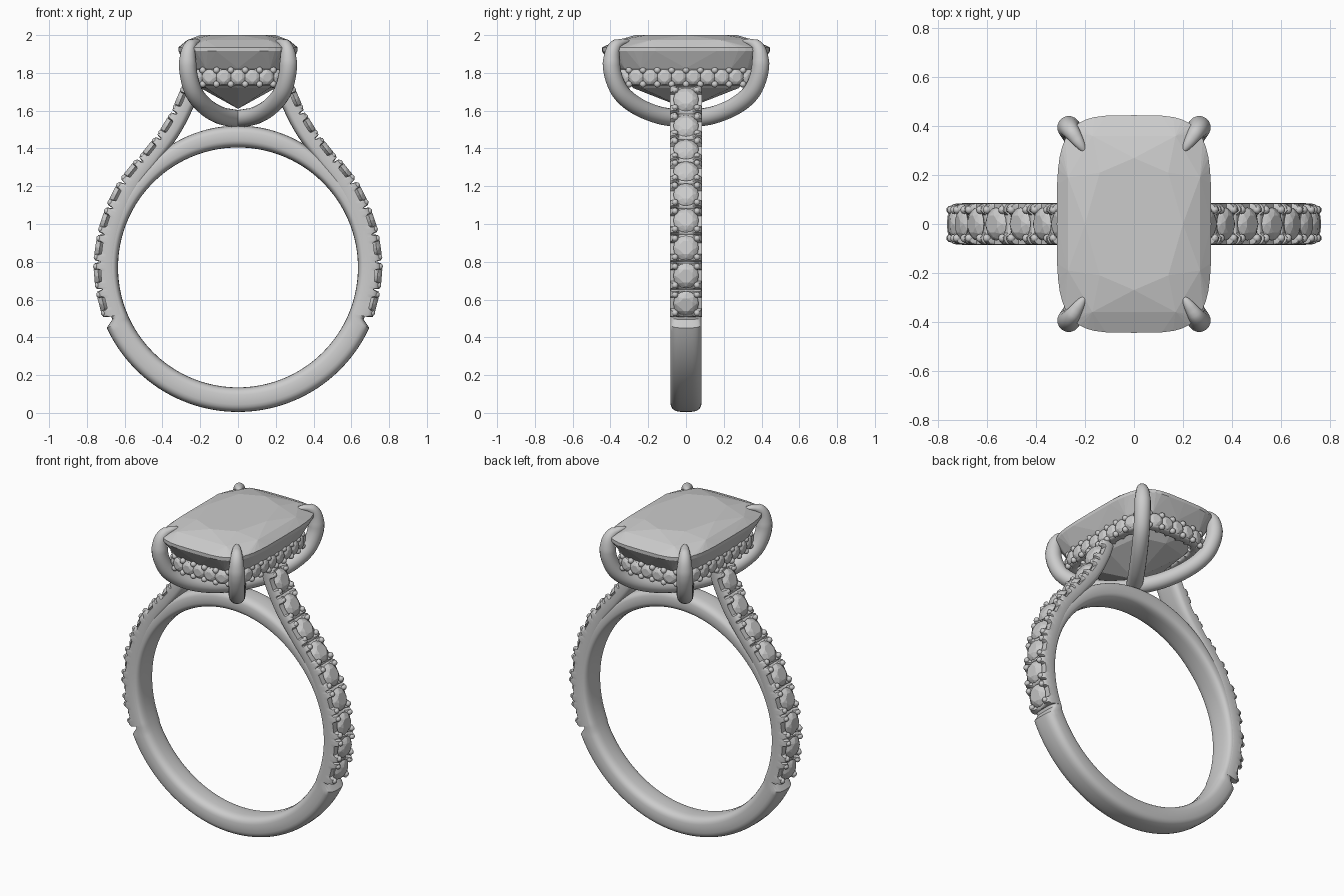
import bpy, bmesh, math
from mathutils import Vector, Matrix

cube = bpy.data.objects.get("Cube")
if cube:
    bpy.data.objects.remove(cube, do_unlink=True)

grey = bpy.data.materials.new("silver_grey")
grey.use_nodes = True
grey.diffuse_color = (0.6, 0.6, 0.6, 1)
grey.node_tree.nodes["Principled BSDF"].inputs["Base Color"].default_value = (0.6, 0.6, 0.6, 1)

UP = Vector((0, 0, 1))
CENTRE_Z, INNER_R = 0.77, 0.635


def finish(name, bm, smooth=None):
    """Turn a bmesh into an object, flat or smooth up to an angle."""
    bmesh.ops.recalc_face_normals(bm, faces=bm.faces)
    me = bpy.data.meshes.new(name)
    bm.to_mesh(me)
    bm.free()
    me.materials.append(grey)
    if smooth:
        me.shade_smooth()
        me.set_sharp_from_angle(angle=math.radians(smooth))
    ob = bpy.data.objects.new(name, me)
    bpy.context.scene.collection.objects.link(ob)
    return ob


def spow(v, e):
    return math.copysign(abs(v) ** e, v)


def superellipse(a, b, e, n):
    """Rounded rectangle outline with half sizes a and b."""
    angles = [2 * math.pi * i / n for i in range(n)]
    return [(a * spow(math.cos(t), 2 / e), b * spow(math.sin(t), 2 / e)) for t in angles]


def catmull(points, steps=20):
    p = [Vector(q) for q in points]
    p = [2 * p[0] - p[1]] + p + [2 * p[-1] - p[-2]]
    out = []
    for a, b, c, d in zip(p, p[1:], p[2:], p[3:]):
        for k in range(steps):
            t = k / steps
            out.append(0.5 * (2 * b + (c - a) * t + (2 * a - 5 * b + 4 * c - d) * t * t
                              + (3 * b - a - 3 * c + d) * t ** 3))
    return out + [p[-2]]


def resample(points, n, closed=False):
    """Spread n points evenly along a polyline."""
    pts = points + points[:1] if closed else points
    dist = [0]
    for a, b in zip(pts, pts[1:]):
        dist.append(dist[-1] + (b - a).length)
    out, j = [], 0
    for i in range(n):
        d = dist[-1] * i / (n if closed else n - 1)
        while j < len(pts) - 2 and dist[j + 1] < d:
            j += 1
        out.append(pts[j].lerp(pts[j + 1], (d - dist[j]) / max(dist[j + 1] - dist[j], 1e-9)))
    return out


def frames(path, side, closed=False):
    """Position, tangent and outward normal along a flat path."""
    n, out = len(path), []
    for i, p in enumerate(path):
        a = path[i - 1] if closed or i else p
        b = path[(i + 1) % n] if closed or i < n - 1 else p
        t = (b - a).normalized()
        out.append((p, t, t.cross(side).normalized()))
    return out


def sweep(bm, path, side, section, closed=False):
    """Sweep section(i, point) -> [(outward, sideways)] along the path."""
    rows = []
    for i, (p, t, nrm) in enumerate(frames(path, side, closed)):
        rows.append([bm.verts.new(p + nrm * o + side * s) for o, s in section(i, p)])
    m = len(rows[0])
    for a, b in zip(rows, rows[1:] + rows[:1] if closed else rows[1:]):
        for k in range(m):
            bm.faces.new((a[k], a[(k + 1) % m], b[(k + 1) % m], b[k]))
    if not closed:
        bm.faces.new(rows[0])
        bm.faces.new(rows[-1])


def gem_hull(bm, points):
    verts = [bm.verts.new(p) for p in points]
    bmesh.ops.convex_hull(bm, input=verts)


def small_gem(bm, pos, tangent, normal, r):
    """Round brilliant facing along the normal."""
    side = normal.cross(tangent)
    pts = [pos - normal * r * 0.7]
    for n, rad, h, shift in ((8, 0.55, 0.34, 0.5), (8, 0.82, 0.2, 0), (16, 1, 0, 0)):
        for k in range(n):
            a = 2 * math.pi * (k + shift) / n
            pts.append(pos + r * (rad * (math.cos(a) * tangent + math.sin(a) * side) + h * normal))
    gem_hull(bm, pts)


def bead(bm, pos, r):
    bmesh.ops.create_icosphere(bm, subdivisions=2, radius=r, matrix=Matrix.Translation(pos))


# Finger ring: full at the base, slimmer under the gem rows, round bridge on top
def ring_section(i, p):
    t = 0.13
    if p.z > 0.52:
        t = 0.085 + 0.03 * min(1, max(0, (p.z - 1.2) / 0.2))
    return [(t / 2 + o, s) for o, s in superellipse(t / 2, 0.083, 3.2, 28)]


bm = bmesh.new()
circle = [Vector((INNER_R * math.cos(a), 0, CENTRE_Z + INNER_R * math.sin(a)))
          for a in (2 * math.pi * i / 160 for i in range(160))]
sweep(bm, circle, Vector((0, -1, 0)), ring_section, closed=True)
finish("finger_ring", bm, 40)

# Shoulders with scalloped gem rows rising to the head
GEMS, STEPS = 9, 20
shoulder_line = [(0.716, 0.5), (0.751, 0.65), (0.762, 0.8), (0.735, 0.98), (0.672, 1.15),
                 (0.595, 1.275), (0.497, 1.39), (0.397, 1.524), (0.328, 1.656), (0.298, 1.74)]


def shoulder_section(i, p):
    u = abs((i % STEPS) / STEPS - 0.5)
    t = 0.125 - 0.025 * min(1, max(0, (p.z - 1.1) / 0.3))
    pts = []
    for o, s in superellipse(t / 2, 0.085, 3.6, 28):
        if u > 0.45:
            drop = 0.036
        elif u < 0.24:
            drop = 0.036
        else:
            drop = 0.03 if abs(s) < 0.045 else 0.004
        pts.append((min(o - t / 2, -drop), s))
    return pts


for label, sx in (("left", 1), ("right", -1)):
    side = Vector((0, -sx, 0))
    dense = catmull([(sx * x, 0, z) for x, z in shoulder_line])
    path = resample(dense, GEMS * STEPS + 1)
    bm = bmesh.new()
    sweep(bm, path, side, shoulder_section)
    finish(label + "_shoulder", bm, 40)

    gems, beads = bmesh.new(), bmesh.new()
    for i, (p, t, nrm) in enumerate(frames(path, side)):
        if i % STEPS == STEPS // 2:
            small_gem(gems, p - nrm * 0.022, t, nrm, 0.067)
            for a in (-1, 1):
                for b in (-1, 1):
                    bead(beads, p - nrm * 0.014 + t * a * 0.05 + side * b * 0.058, 0.017)
    finish(label + "_shoulder_gems", gems)
    finish(label + "_shoulder_beads", beads, 60)

# Halo band under the main gem, with gems facing outward
HALO = 30
outline = [Vector((x, y, 1.777)) for x, y in superellipse(0.262, 0.385, 4, 400)]
path = resample(outline, HALO * 6, closed=True)


def halo_section(i, p):
    dip = 0.012 if i % 6 == 0 else 0
    return [(o - 0.03 - dip, s) for o, s in superellipse(0.03, 0.045, 4, 16)]


bm = bmesh.new()
sweep(bm, path, UP, halo_section, closed=True)
finish("halo_band", bm, 40)

gems, beads = bmesh.new(), bmesh.new()
for i, (p, t, nrm) in enumerate(frames(path, UP, closed=True)):
    if i % 6 == 3:
        small_gem(gems, p + nrm * 0.002, t, nrm, 0.042)
    elif i % 6 == 0:
        for dz in (-0.037, 0.037):
            bead(beads, p + nrm * 0.002 + UP * dz, 0.018)
finish("halo_gems", gems)
finish("halo_beads", beads, 60)

# Main cushion gem: table, crown, girdle, pavilion and culet
pts = [(0, 0, 1.61)]
for sx in (-1, 1):
    pts += [(0, sx * 0.27, 2.0), (sx * 0.2, 0, 2.0)]
    for sy in (-1, 1):
        pts += [(sx * 0.14, sy * 0.21, 2.0), (sx * 0.27, sy * 0.19, 1.973), (sx * 0.17, sy * 0.36, 1.973)]
for n, scale, z in ((48, 1, 1.935), (48, 1, 1.915), (16, 0.87, 1.825), (8, 0.63, 1.72)):
    pts += [(x, y, z) for x, y in superellipse(0.316 * scale, 0.445 * scale, 4, n)]
bm = bmesh.new()
gem_hull(bm, pts)
bmesh.ops.dissolve_limit(bm, angle_limit=math.radians(1), verts=bm.verts, edges=bm.edges)
finish("main_gem", bm)

# Four claws curving from the base of the basket over the gem corners
claw_line = [(0, 1.556), (0.35, 1.575), (0.66, 1.625), (0.88, 1.7), (0.985, 1.8),
             (0.995, 1.89), (0.95, 1.94), (0.86, 1.962), (0.75, 1.966)]
for fy, depth in ((-1, "front"), (1, "back")):
    for fx, label in ((1, "left"), (-1, "right")):
        reach = Vector((fx * 0.267, fy * 0.395, 0))
        side = reach.cross(UP).normalized()
        path = resample(catmull([reach * s + UP * z for s, z in claw_line]), 60)

        def claw_section(i, p):
            left = (59 - i) / 14
            r = 0.047 * (min(1, 0.1 + 0.9 * left ** 0.6) if left < 1 else 1)
            return superellipse(r if r > 0.03 else r * 0.8, r, 2, 16)

        bm = bmesh.new()
        sweep(bm, path, side, claw_section)
        finish(depth + "_" + label + "_claw", bm, 50)
